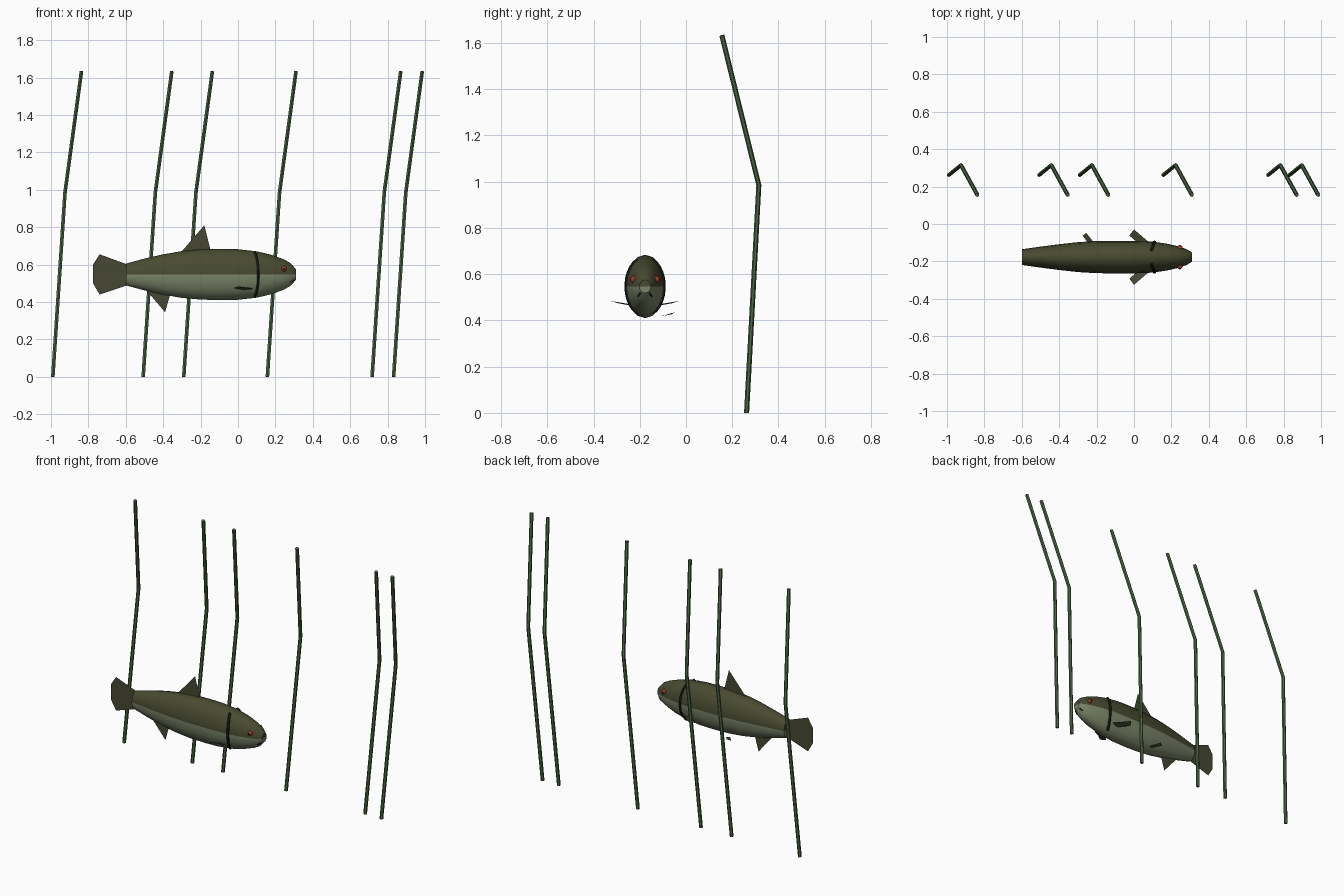
import bpy, bmesh
from math import sin, cos, pi, radians, sqrt
from mathutils import Vector

if "Cube" in bpy.data.objects:
    bpy.data.objects.remove(bpy.data.objects["Cube"])


def material(name, rgb):
    m = bpy.data.materials.new(name)
    m.use_nodes = True
    m.diffuse_color = (*rgb, 1)
    bsdf = next(n for n in m.node_tree.nodes if n.type == 'BSDF_PRINCIPLED')
    bsdf.inputs["Base Color"].default_value = (*rgb, 1)
    return m


olive = material("dark olive", (0.065, 0.069, 0.030))
pale = material("pale belly green", (0.20, 0.24, 0.145))
fin_mat = material("fin olive", (0.062, 0.064, 0.032))
reed_mat = material("reed green", (0.075, 0.145, 0.058))
dark = material("dark mark", (0.012, 0.014, 0.008))
red = material("eye red", (0.35, 0.045, 0.02))

MID_Y, MID_Z = -0.177, 0.547


def finish(name, bm, *mats):
    bmesh.ops.recalc_face_normals(bm, faces=bm.faces)
    mesh = bpy.data.meshes.new(name)
    bm.to_mesh(mesh)
    bm.free()
    for m in mats:
        mesh.materials.append(m)
    ob = bpy.data.objects.new(name, mesh)
    bpy.context.collection.objects.link(ob)
    return ob


def loft(bm, rings, smooth):
    """Skin a list of point rings and close both ends with a fan."""
    loops = [[bm.verts.new(p) for p in ring] for ring in rings]
    n = len(loops[0])
    for a, b in zip(loops, loops[1:]):
        for i in range(n):
            j = (i + 1) % n
            bm.faces.new((a[i], a[j], b[j], b[i])).smooth = smooth
    for loop in (loops[0], loops[-1]):
        c = bm.verts.new(sum((v.co for v in loop), Vector()) / n)
        for i in range(n):
            bm.faces.new((loop[i], loop[(i + 1) % n], c))


def tube(name, path, radius, sides, mat):
    path = [Vector(p) for p in path]
    rings = []
    for i, p in enumerate(path):
        d = (path[min(i + 1, len(path) - 1)] - path[max(i - 1, 0)]).normalized()
        u = d.cross(Vector((1, 0, 0))).normalized()
        v = d.cross(u)
        rings.append([p + radius * (cos(t) * u + sin(t) * v)
                      for t in (2 * pi * k / sides for k in range(sides))])
    bm = bmesh.new()
    loft(bm, rings, False)
    return finish(name, bm, mat)


# Body stations: x, half height, half width
stations = [(-0.60, 0.058, 0.042), (-0.50, 0.085, 0.056), (-0.40, 0.108, 0.069),
            (-0.30, 0.125, 0.080), (-0.20, 0.134, 0.086), (-0.10, 0.137, 0.087),
            (0.00, 0.135, 0.087), (0.10, 0.124, 0.083), (0.18, 0.105, 0.071),
            (0.24, 0.083, 0.057), (0.28, 0.062, 0.043), (0.31, 0.028, 0.025)]


def section(x):
    for (x0, h0, w0), (x1, h1, w1) in zip(stations, stations[1:]):
        if x <= x1:
            t = (x - x0) / (x1 - x0)
            return h0 + t * (h1 - h0), w0 + t * (w1 - w0)
    return stations[-1][1:]


def on_body(x, angle, side=1):
    h, w = section(x)
    return Vector((x, MID_Y + side * w * cos(angle), MID_Z + h * sin(angle)))


# Body, dark above the midline and pale below
bm = bmesh.new()
loft(bm, [[on_body(s[0], 2 * pi * k / 16) for k in range(16)] for s in stations], True)
for f in bm.faces:
    f.material_index = 0 if f.calc_center_median().z > MID_Z else 1
finish("fish_body", bm, olive, pale)


# Flat fins
def fin(name, points):
    bm = bmesh.new()
    bm.faces.new([bm.verts.new(p) for p in points])
    finish(name, bm, fin_mat)


def upright(points):
    return [(x, MID_Y, z) for x, z in points]


fin("tail_fin", upright([(-0.59, 0.60), (-0.74, 0.655), (-0.775, 0.60),
                         (-0.775, 0.50), (-0.74, 0.44), (-0.59, 0.49)]))
fin("dorsal_fin", upright([(-0.31, 0.66), (-0.18, 0.81), (-0.145, 0.67)]))
fin("anal_fin", upright([(-0.50, 0.475), (-0.39, 0.345), (-0.36, 0.45)]))

for side, label in ((1, "left"), (-1, "right")):
    fin("pectoral_fin_" + label, [(x, MID_Y + side * y, z) for x, y, z in (
        (0.085, 0.075, 0.472), (0.04, 0.06, 0.464),
        (-0.025, 0.115, 0.474), (0.0, 0.148, 0.484))])

    # Gill line hugging the flank
    angles = [radians(-66 + 12 * k) for k in range(12)]
    tube("gill_line_" + label, [on_body(0.08 + 0.03 * cos(a), a, side) for a in angles],
         0.008, 6, dark)

    # Eye with pupil
    for name, r, y, mat in (("eye_", 0.015, 0.049, red), ("pupil_", 0.007, 0.059, dark)):
        bm = bmesh.new()
        bmesh.ops.create_uvsphere(bm, u_segments=12, v_segments=8, radius=r)
        bmesh.ops.translate(bm, verts=bm.verts, vec=(0.245, MID_Y + side * y, 0.577))
        for f in bm.faces:
            f.smooth = True
        finish(name + label, bm, mat)

    # Mouth corner
    tube("mouth_" + label, [on_body(0.302, radians(-50), side),
                            on_body(0.282, radians(-45), side)], 0.004, 5, dark)

fin("pelvic_fin", [(-0.21, -0.105, 0.418), (-0.235, -0.115, 0.418),
                   (-0.275, -0.062, 0.427), (-0.255, -0.048, 0.436)])

# Bent reeds behind the fish
for i, x in enumerate((-0.99, -0.507, -0.29, 0.157, 0.717, 0.832)):
    tube(f"reed_{i + 1}", [(x, 0.262, 0), (x + 0.065, 0.315, 0.985),
                           (x + 0.153, 0.155, 1.633)], 0.011, 6, reed_mat)
